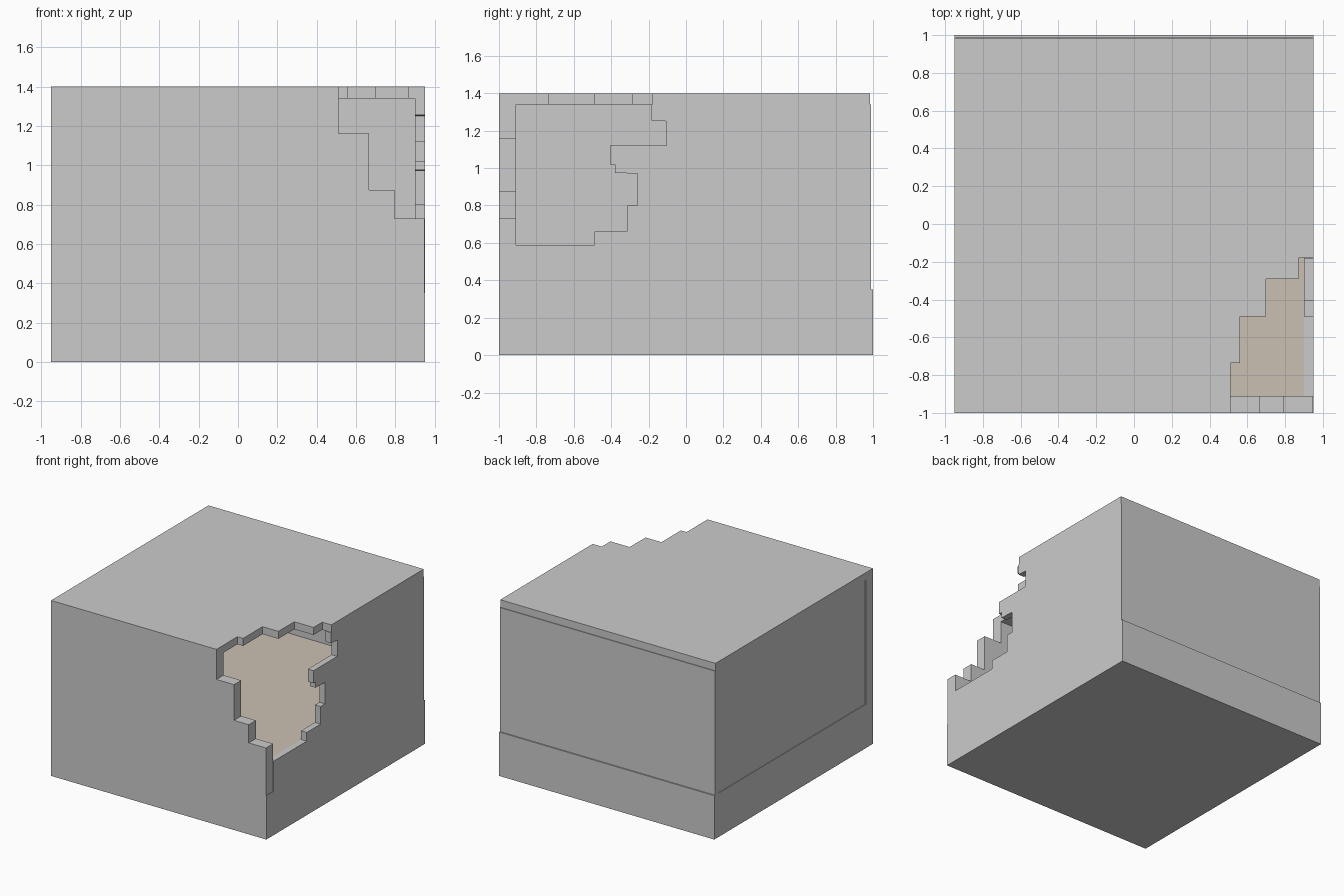
import bpy, bmesh
from mathutils import Vector

if "Cube" in bpy.data.objects:
    bpy.data.objects.remove(bpy.data.objects["Cube"])


def slab(name, profile, axis, lo, hi, mat=None):
    """Extrude a 2D outline along one axis (0 = x, 1 = y, 2 = z)."""
    bm = bmesh.new()
    verts = []
    for a, b in profile:
        co = [a, b]
        co.insert(axis, lo)
        verts.append(bm.verts.new(co))
    face = bm.faces.new(verts)
    ext = bmesh.ops.extrude_face_region(bm, geom=[face])
    shift = Vector((0, 0, 0))
    shift[axis] = hi - lo
    bmesh.ops.translate(bm, vec=shift,
                        verts=[g for g in ext["geom"] if isinstance(g, bmesh.types.BMVert)])
    bmesh.ops.recalc_face_normals(bm, faces=bm.faces)
    mesh = bpy.data.meshes.new(name)
    bm.to_mesh(mesh)
    bm.free()
    obj = bpy.data.objects.new(name, mesh)
    bpy.context.collection.objects.link(obj)
    if mat:
        mesh.materials.append(mat)
    return obj


def rect(x0, x1, y0, y1):
    return [(x0, y0), (x1, y0), (x1, y1), (x0, y1)]


BASE, TOP, ROOF = 0.35, 1.34, 1.40

# plinth
slab("base", rect(-0.95, 0.95, -1, 1), 2, 0, BASE)

# brown floor inside the hollow shell
brown = bpy.data.materials.new("brown_floor")
brown.diffuse_color = (0.6, 0.53, 0.45, 1)
brown.use_nodes = True
brown.node_tree.nodes["Principled BSDF"].inputs["Base Color"].default_value = brown.diffuse_color
slab("inner_floor", rect(-0.90, 0.90, -0.91, 0.95), 2, BASE, 0.59, brown)

# intact walls
slab("back_wall", rect(-0.95, 0.95, 0.95, 0.99), 2, BASE, TOP)
slab("left_wall", rect(-0.945, -0.90, -0.91, 0.95), 2, BASE, TOP)

# front wall with stepped break (x, z)
slab("front_wall", [
    (-0.95, BASE), (0.947, BASE), (0.947, 0.73), (0.795, 0.73), (0.795, 0.875),
    (0.665, 0.875), (0.665, 1.16), (0.51, 1.16), (0.51, TOP), (-0.95, TOP)],
    1, -1, -0.91)

# right wall with stepped break (y, z)
slab("right_wall", [
    (-0.91, BASE), (0.95, BASE), (0.95, TOP), (-0.185, TOP), (-0.185, 1.255),
    (-0.105, 1.25), (-0.105, 1.12), (-0.405, 1.12), (-0.405, 1.02), (-0.38, 1.02),
    (-0.38, 0.975), (-0.26, 0.97), (-0.26, 0.80), (-0.315, 0.80), (-0.315, 0.66),
    (-0.49, 0.66), (-0.49, 0.59), (-0.91, 0.59)],
    0, 0.90, 0.95)

# roof with stepped break (x, y)
slab("roof", [
    (-0.95, -1), (0.51, -1), (0.51, -0.735), (0.56, -0.735), (0.56, -0.49),
    (0.70, -0.49), (0.70, -0.29), (0.87, -0.29), (0.87, -0.18), (0.95, -0.18),
    (0.95, 0.985), (-0.95, 0.985)],
    2, TOP, ROOF)
